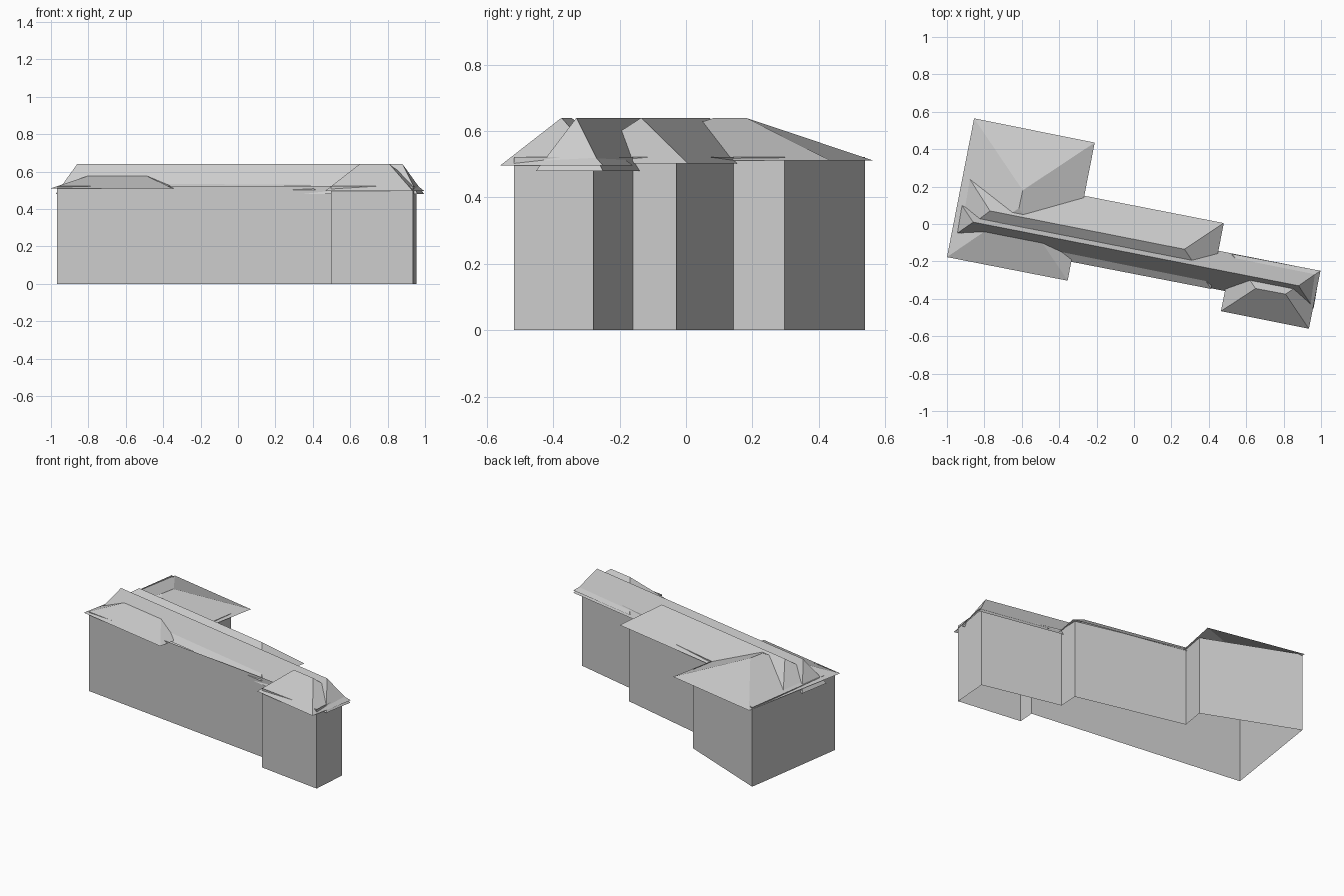
import bpy

def mesh_object(name, verts, faces):
    me = bpy.data.meshes.new(name)
    me.from_pydata(verts, [], faces)
    me.update()
    ob = bpy.data.objects.new(name, me)
    bpy.context.collection.objects.link(ob)
    return ob

def hip_roof(name, eaves, ridge, eave_z, top=0.64):
    """Four slopes: eaves run counter-clockwise, sides 0-1 and 2-3 lie along the ridge."""
    verts = [(x, y, eave_z) for x, y in eaves] + [(x, y, top) for x, y in ridge]
    return mesh_object(name, verts, [(0, 1, 5, 4), (1, 2, 5), (2, 3, 4, 5), (3, 0, 4)])

# Walls: open shell following the stepped footprint, tops tucked into the roofs
plan = [(-0.967, -0.168), (0.505, -0.35), (0.497, -0.46), (0.936, -0.518),
        (0.954, -0.279), (0.43, -0.16), (0.437, -0.029), (-0.285, 0.143),
        (-0.26, 0.297), (-0.86, 0.539)]
n = len(plan)
mesh_object("walls",
            [(x, y, 0) for x, y in plan] + [(x, y, 0.522) for x, y in plan],
            [(i, (i + 1) % n, n + (i + 1) % n, n + i) for i in range(n)])

# Long narrow main roof
hip_roof("main_roof",
         [(-0.975, -0.07), (0.96, -0.452), (0.995, -0.25), (-0.94, 0.13)],
         [(-0.86, 0.01), (0.88, -0.33)], 0.48)

# Middle back wing roof
hip_roof("middle_wing_roof",
         [(-0.965, -0.08), (0.412, -0.347), (0.48, 0.005), (-0.90, 0.275)],
         [(-0.77, 0.07), (0.27, -0.135)], 0.503)

# Left cross wing roof, ridge running front to back
hip_roof("left_wing_roof",
         [(-0.355, -0.303), (-0.21, 0.435), (-0.855, 0.565), (-1.0, -0.177)],
         [(-0.615, 0.085), (-0.595, 0.18)], 0.511)

# Right front wing roof
hip_roof("right_wing_roof",
         [(0.465, -0.466), (0.935, -0.56), (0.997, -0.25), (0.525, -0.16)],
         [(0.65, -0.345), (0.81, -0.375)], 0.496)
